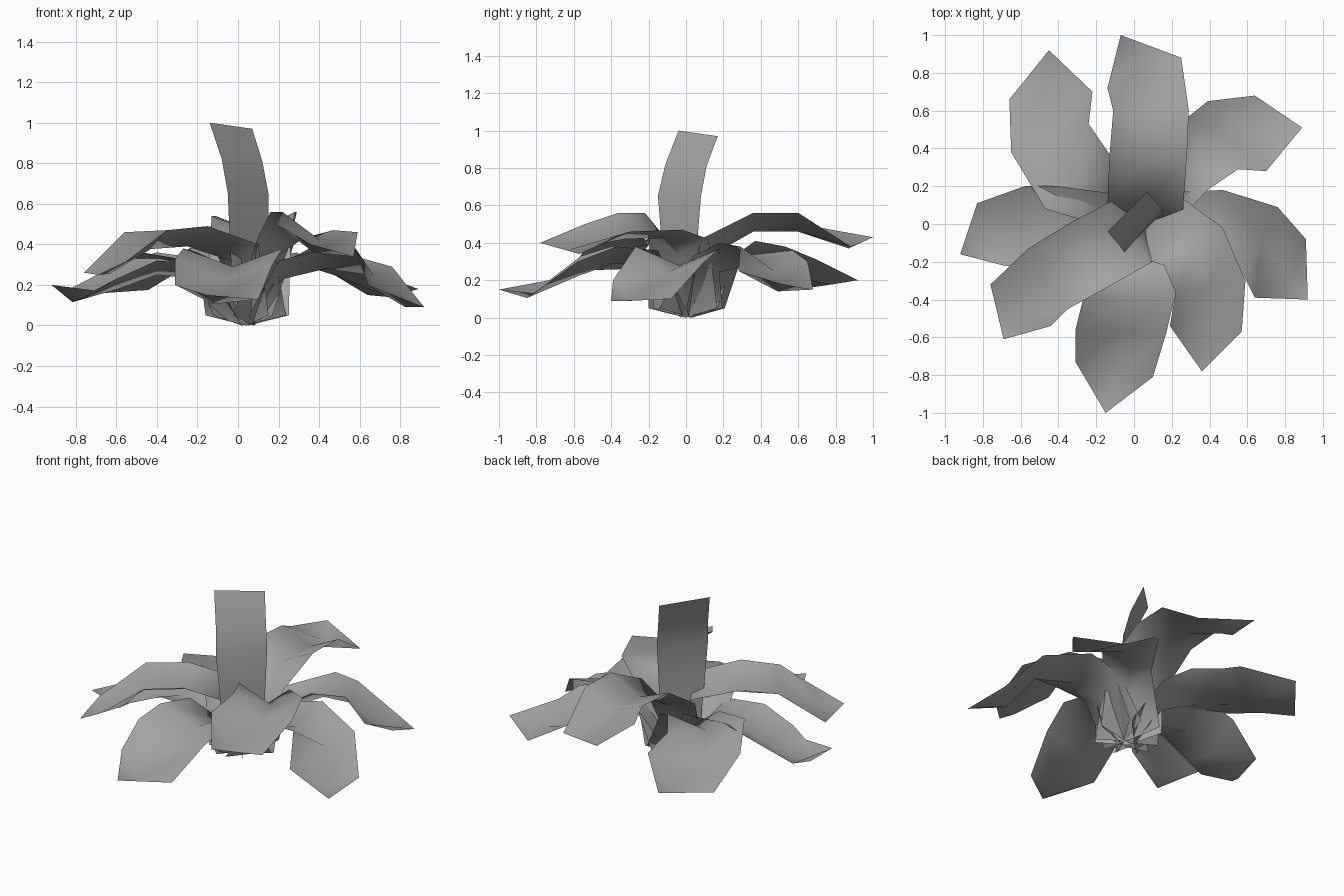
import bpy
from mathutils import Vector

default_cube = bpy.data.objects.get("Cube")
if default_cube:
    bpy.data.objects.remove(default_cube, do_unlink=True)

# One plain grey for the whole plant
grey = bpy.data.materials.new("leaf_grey")
grey.use_nodes = True
colour = (0.37, 0.37, 0.37, 1)
grey.diffuse_color = colour
grey.node_tree.nodes["Principled BSDF"].inputs["Base Color"].default_value = colour

ROOT = Vector((0.04, 0, 0))


def add_mesh(name, verts, faces):
    mesh = bpy.data.meshes.new(name)
    mesh.from_pydata(verts, [], faces)
    mesh.materials.append(grey)
    mesh.shade_smooth()
    bpy.context.collection.objects.link(bpy.data.objects.new(name, mesh))


def loft(rows):
    """Return vertices and quads joining rows of equal length."""
    n = len(rows[0])
    verts = [p for row in rows for p in row]
    faces = [(i * n + j, i * n + j + 1, (i + 1) * n + j + 1, (i + 1) * n + j)
             for i in range(len(rows) - 1) for j in range(n - 1)]
    return verts, faces


def make_leaf(name, left, right, tip, fold=0.09, root_half=0.2):
    """Loft a leaf with a sunken midrib from its edges, and close it to a tip."""
    rows = []
    for a, b in zip(left, right):
        a, b = Vector(a), Vector(b)
        middle = (a + b) / 2
        middle.z -= fold
        rows.append([a, middle, b])

    # The last midrib point reaches out towards the tip
    tip = Vector(tip)
    a, middle, b = rows[-1]
    reach = (tip - middle) * 0.35
    middle.x += reach.x
    middle.y += reach.y
    middle.z = (a.z + b.z) / 2 - 0.06

    # The wide leaf base stands at the centre of the plant
    a, middle, b = rows[0]
    span = a - b
    span.z = 0
    span = span.normalized() * root_half
    base = ROOT + Vector((middle.x, middle.y, 0)) * 0.18
    lift = Vector((0, 0, 0.05))
    rows.insert(0, [base + span + lift, base, base - span + lift])

    verts, faces = loft(rows)
    end = len(verts)
    verts.append(tip)
    faces += [(end - 3, end - 2, end), (end - 2, end - 1, end)]
    add_mesh(name, verts, faces)


# Outer leaves, edges listed from the root outward
make_leaf("back_leaf",
          [(-.14, .11, .38), (-.13, .36, .54), (-.11, .6, .54), (-.14, .72, .48)],
          [(.26, .08, .42), (.28, .36, .56), (.29, .6, .56), (.25, .88, .38)],
          (-.07, 1, .43))

make_leaf("back_left_leaf",
          [(.12, .3, .33), (.29, .57, .36), (.39, .65, .3), (.64, .68, .15)],
          [(.26, .04, .33), (.39, .18, .4), (.55, .29, .38), (.7, .28, .25)],
          (.89, .51, .18))

make_leaf("left_leaf",
          [(.25, .17, .32), (.47, .18, .37), (.76, .09, .29), (.91, -.08, .1)],
          [(.2, -.2, .32), (.4, -.25, .37), (.58, -.27, .38), (.64, -.39, .2)],
          (.92, -.4, .09))

make_leaf("front_left_leaf",
          [(.28, .12, .42), (.47, -.02, .47), (.59, -.3, .46), (.57, -.57, .34)],
          [(.1, -.2, .44), (.16, -.22, .56), (.22, -.36, .56), (.19, -.54, .5)],
          (.36, -.78, .4))

make_leaf("front_leaf",
          [(.18, -.15, .36), (.22, -.37, .38), (.17, -.58, .3), (.1, -.81, .13)],
          [(-.2, -.2, .36), (-.27, -.4, .38), (-.31, -.56, .33), (-.31, -.73, .2)],
          (-.15, -1, .15))

make_leaf("front_right_leaf",
          [(.1, -.2, .4), (-.15, -.34, .49), (-.35, -.45, .47), (-.44, -.54, .37)],
          [(-.12, .12, .4), (-.35, 0, .47), (-.56, -.13, .46), (-.76, -.32, .26)],
          (-.69, -.61, .25))

make_leaf("right_leaf",
          [(-.15, -.2, .3), (-.4, -.22, .32), (-.6, -.23, .23), (-.69, -.22, .17)],
          [(-.1, .16, .32), (-.4, .2, .36), (-.58, .2, .31), (-.83, .11, .18)],
          (-.92, -.16, .2))

make_leaf("back_right_leaf",
          [(-.24, .01, .32), (-.47, .08, .36), (-.65, .38, .3), (-.66, .66, .16)],
          [(0, .26, .33), (-.13, .37, .41), (-.24, .53, .38), (-.22, .7, .31)],
          (-.45, .92, .2))

# Upright flat blade in the centre
blade_left = [(-.02, -.11, .08), (-.04, -.13, .4), (-.05, -.15, .65),
              (-.08, -.11, .82), (-.14, -.04, 1)]
blade_right = [(.14, .05, .08), (.15, .06, .4), (.15, .08, .65),
               (.12, .11, .81), (.07, .17, .97)]
add_mesh("centre_blade", *loft(list(zip(blade_left, blade_right))))
